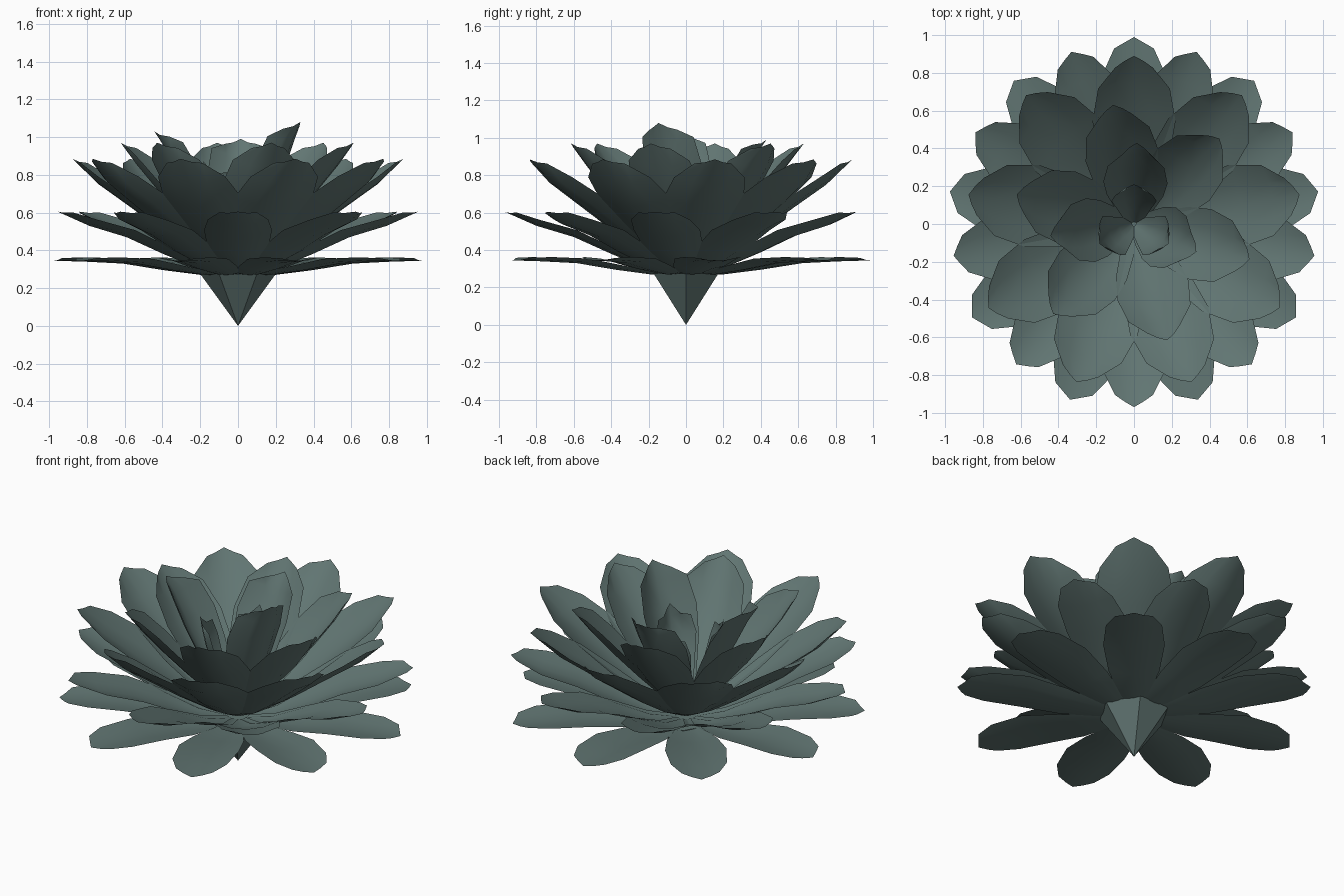
import bpy, bmesh, math
from mathutils import Vector

if "Cube" in bpy.data.objects:
    bpy.data.objects.remove(bpy.data.objects["Cube"])

mat = bpy.data.materials.new("dusky_green")
mat.diffuse_color = (0.12, 0.18, 0.17, 1)
mat.use_nodes = True
mat.node_tree.nodes["Principled BSDF"].inputs["Base Color"].default_value = mat.diffuse_color

COLS = (-1, -0.5, 0, 0.5, 1)


def finish(bm, name):
    me = bpy.data.meshes.new(name)
    bm.to_mesh(me)
    bm.free()
    for p in me.polygons:
        p.use_smooth = True
    me.materials.append(mat)
    ob = bpy.data.objects.new(name, me)
    bpy.context.collection.objects.link(ob)
    return ob


def petal(bm, angle, profile, widths, cup, rscale=1.0, zadd=0.0):
    """Cupped petal: profile is (radius, height), edges lift inward by cup."""
    a = math.radians(angle)
    out = Vector((math.cos(a), math.sin(a), 0))
    side = Vector((-math.sin(a), math.cos(a), 0))
    pts = [Vector((r * rscale, z + zadd * i / (len(profile) - 1)))
           for i, (r, z) in enumerate(profile)]
    rows = []
    for i, p in enumerate(pts):
        d = (pts[min(i + 1, len(pts) - 1)] - pts[max(i - 1, 0)]).normalized()
        n = Vector((-d.y, d.x))
        w = widths[i]
        row = []
        for u in COLS:
            lift = cup * u * u * w / max(widths)
            q = p + n * lift
            if i == len(pts) - 1:          # pointed end
                q -= d * 0.06 * abs(u)
            row.append(bm.verts.new(out * q.x + side * (u * w) + Vector((0, 0, q.y))))
        rows.append(row)
    for r0, r1 in zip(rows, rows[1:]):
        for j in range(len(COLS) - 1):
            bm.faces.new((r0[j], r1[j], r1[j + 1], r0[j + 1]))


ring_a = [90 + 40 * k for k in range(9)]
ring_b = [70 + 40 * k for k in range(9)]

# whorls: name, angles, profile, half widths, cup depth
whorls = [
    ("outer_petals", ring_a,
     [(.05, .27), (.2, .27), (.4, .295), (.62, .33), (.82, .34), (.99, .345)],
     [.03, .08, .14, .17, .155, .105], .025),
    ("second_petals", ring_b,
     [(.05, .275), (.2, .30), (.4, .38), (.6, .47), (.8, .53), (.97, .605)],
     [.04, .10, .16, .18, .16, .10], .04),
    ("third_petals", ring_a,
     [(.04, .29), (.2, .37), (.4, .50), (.58, .63), (.75, .75), (.89, .885)],
     [.05, .12, .19, .22, .19, .10], .06),
    ("fourth_petals", [100, 45, -17, -74, -132, 166],
     [(.03, .30), (.15, .42), (.29, .56), (.42, .70), (.54, .84), (.64, .97)],
     [.04, .11, .17, .195, .17, .09], .07),
]
for name, angles, prof, widths, cup in whorls:
    bm = bmesh.new()
    for a in angles:
        petal(bm, a, prof, widths, cup)
    finish(bm, name)

# steep inner petals
bm = bmesh.new()
inner = [(.02, .32), (.12, .46), (.22, .62), (.30, .77), (.37, .91), (.43, 1.0)]
for a, rs, za in ((88, 1.0, -.01), (-24, .84, .08), (188, 1.04, .03)):
    petal(bm, a, inner, [.04, .10, .15, .17, .15, .08], .09, rs, za)
finish(bm, "inner_petals")

# small upright heart petals
bm = bmesh.new()
heart = [(.01, .34), (.08, .46), (.14, .58), (.18, .70), (.20, .80), (.21, .87)]
for a in (90, -30, 210):
    petal(bm, a, heart, [.03, .07, .10, .12, .10, .05], .06)
finish(bm, "heart_petals")

# pointed base under the flower
bm = bmesh.new()
tip = bm.verts.new((0, 0, 0))
rim = [bm.verts.new((.2 * math.cos(k * math.pi / 3), .2 * math.sin(k * math.pi / 3), .275))
       for k in range(6)]
for k in range(6):
    bm.faces.new((tip, rim[(k + 1) % 6], rim[k]))
bm.faces.new(rim)
base = finish(bm, "base_cone")
for p in base.data.polygons:
    p.use_smooth = False
